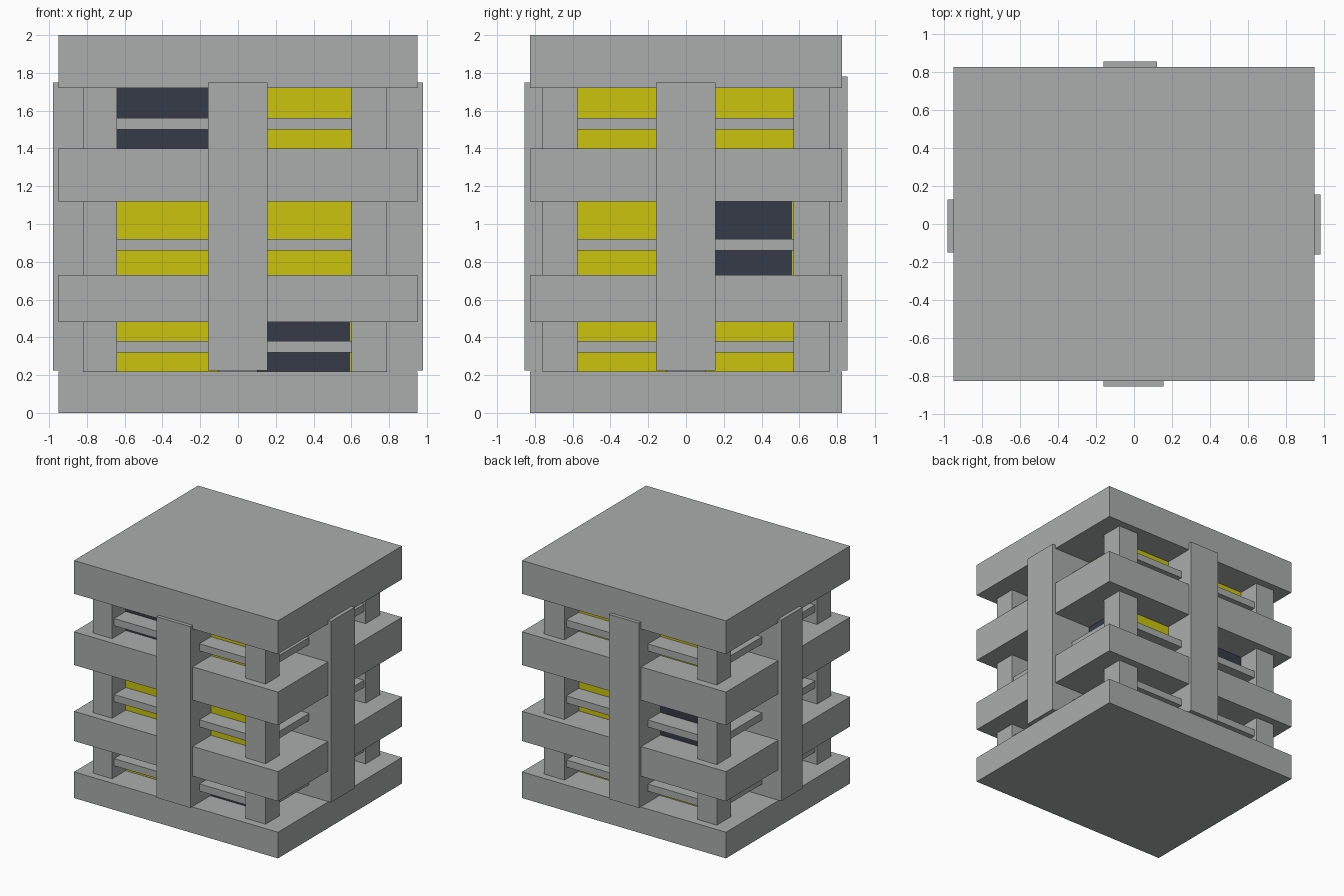
import bpy

if "Cube" in bpy.data.objects:
    bpy.data.objects.remove(bpy.data.objects["Cube"])


def material(name, rgb):
    m = bpy.data.materials.new(name)
    m.diffuse_color = (*rgb, 1)
    m.use_nodes = True
    m.node_tree.nodes["Principled BSDF"].inputs["Base Color"].default_value = m.diffuse_color
    return m


CONCRETE = material("grey_concrete", (0.40, 0.42, 0.41))
LIT = material("yellow_window", (0.59, 0.55, 0.004))
DARK = material("dark_window", (0.035, 0.043, 0.063))


def box(name, x, y, z, mat=CONCRETE):
    """Box from (min, max) ranges on each axis."""
    v = [(a, b, c) for a in x for b in y for c in z]
    f = [(0, 1, 3, 2), (4, 6, 7, 5), (0, 4, 5, 1), (2, 3, 7, 6), (0, 2, 6, 4), (1, 5, 7, 3)]
    me = bpy.data.meshes.new(name)
    me.from_pydata(v, [], f)
    me.materials.append(mat)
    ob = bpy.data.objects.new(name, me)
    bpy.context.collection.objects.link(ob)
    return ob


# Floor slabs: base, two bands, roof
for name, z in (("base_slab", (0, 0.22)), ("lower_band", (0.48, 0.73)),
                ("upper_band", (1.12, 1.40)), ("roof_slab", (1.72, 2.0))):
    box(name, (-0.95, 0.95), (-0.825, 0.825), z)

# Corner columns
for x in ((-0.82, -0.64), (0.60, 0.79)):
    for y in ((-0.76, -0.575), (0.57, 0.76)):
        box("corner_column", x, y, (0.2, 1.74))

# Central pilaster on each side, running in to the core
box("front_pilaster", (-0.16, 0.155), (-0.855, -0.55), (0.225, 1.75))
box("back_pilaster", (-0.16, 0.12), (0.55, 0.855), (0.225, 1.78))
box("right_pilaster", (0.58, 0.98), (-0.16, 0.155), (0.225, 1.75))
box("left_pilaster", (-0.98, -0.62), (-0.15, 0.13), (0.225, 1.75))

# Core walls, thin ledges and window panes on each storey
X0, X1, Y0, Y1, T = -0.64, 0.60, -0.58, 0.57, 0.008
dark = {("front", 2, 0), ("front", 0, 1), ("right", 1, 1), ("back", 1, 0)}
storeys = (((0.22, 0.48), (0.32, 0.38)),
           ((0.73, 1.12), (0.86, 0.92)),
           ((1.40, 1.72), (1.50, 1.56)))
for i, (z, ledge) in enumerate(storeys):
    box("core", (X0 + T, X1 - T), (Y0 + T, Y1 - T), z)
    box("window_ledge", (-0.80, 0.775), (-0.735, 0.735), ledge)
    for h in (0, 1):
        xs = ((X0, -0.1), (0.1, X1))[h]
        ys = ((Y0, -0.1), (0.1, Y1))[h]
        for side, x, y in (("front", xs, (Y0, Y0 + T)), ("back", xs, (Y1 - T, Y1)),
                           ("right", (X1 - T, X1), ys), ("left", (X0, X0 + T), ys)):
            box(side + "_window", x, y, z, DARK if (side, i, h) in dark else LIT)
